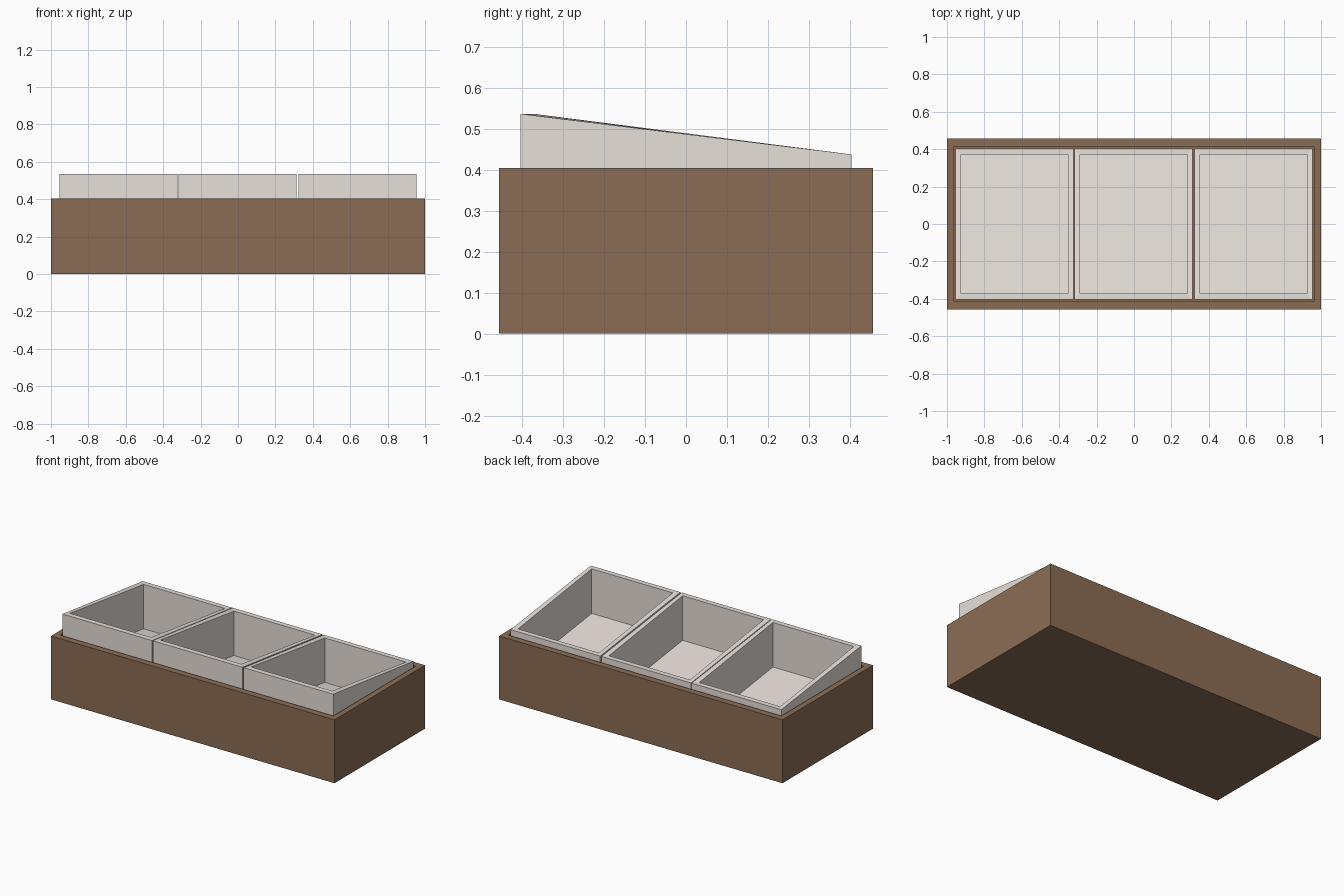
import bpy, bmesh

if "Cube" in bpy.data.objects:
    bpy.data.objects.remove(bpy.data.objects["Cube"])


def material(name, rgb):
    m = bpy.data.materials.new(name)
    m.diffuse_color = (*rgb, 1)
    m.use_nodes = True
    m.node_tree.nodes["Principled BSDF"].inputs["Base Color"].default_value = m.diffuse_color
    return m


wood = material("brown_wood", (0.258, 0.152, 0.090))
grey = material("warm_light_grey", (0.805, 0.745, 0.705))


def open_box(name, mat, cx, outer, inner, base, rim, floor):
    """Hollow open-topped box. outer/inner = half sizes;
    base/rim/floor = (front z, back z), so each may slope."""
    bm = bmesh.new()

    def loop(half, zf, zb):
        hx, hy = half
        return [bm.verts.new((cx + sx * hx, sy * hy, zf if sy < 0 else zb))
                for sx, sy in ((-1, -1), (1, -1), (1, 1), (-1, 1))]

    rings = [loop(outer, *base), loop(outer, *rim),
             loop(inner, *rim), loop(inner, *floor)]
    for a, b in zip(rings, rings[1:]):
        for i in range(4):
            j = (i + 1) % 4
            bm.faces.new((a[i], a[j], b[j], b[i]))
    bm.faces.new(rings[0][::-1])
    bm.faces.new(rings[-1])
    bmesh.ops.recalc_face_normals(bm, faces=bm.faces)
    me = bpy.data.meshes.new(name)
    bm.to_mesh(me)
    bm.free()
    me.materials.append(mat)
    ob = bpy.data.objects.new(name, me)
    bpy.context.collection.objects.link(ob)


# Outer wooden crate
open_box("crate", wood, 0, (1.0, 0.456), (0.963, 0.415),
         (0.0, 0.0), (0.404, 0.404), (0.11, 0.11))

# Three sloping bins hung inside the crate, floors parallel to the rims
for side, cx in (("left", -0.639), ("middle", -0.002), ("right", 0.639)):
    open_box(side + "_bin", grey, cx, (0.316, 0.404), (0.286, 0.371),
             (0.222, 0.124), (0.536, 0.437), (0.252, 0.154))
